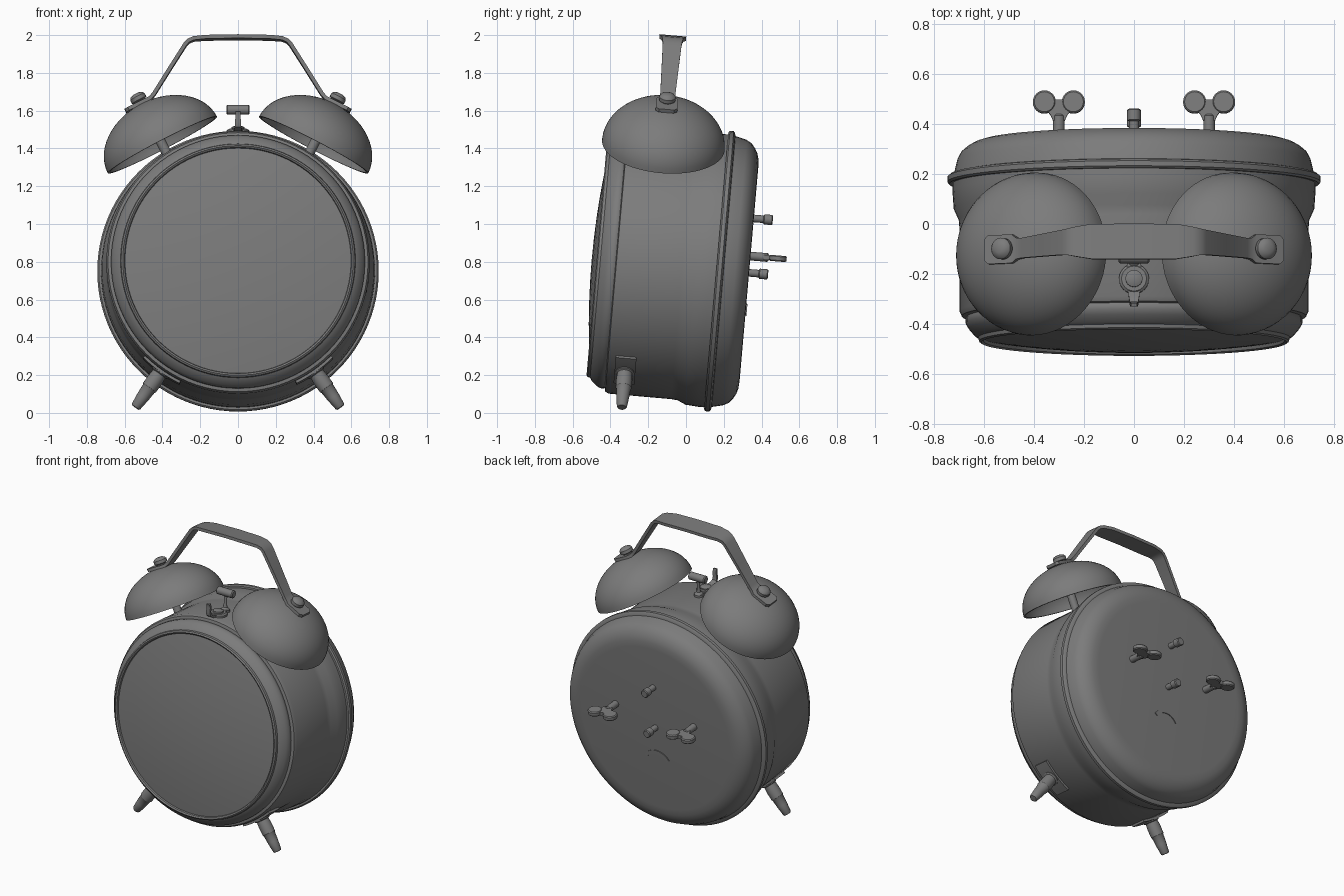
import bpy, bmesh, math
from mathutils import Vector, Matrix

cube = bpy.data.objects.get("Cube")
if cube:
    bpy.data.objects.remove(cube)

grey = bpy.data.materials.new("plain grey")
grey.use_nodes = True
GREY = (0.2, 0.2, 0.2, 1)
grey.diffuse_color = GREY
grey.node_tree.nodes["Principled BSDF"].inputs["Base Color"].default_value = GREY

# The whole clock leans back around the centre of its rear rim
LEAN = Matrix.Translation((0, 0.18, 0.75)) @ Matrix.Rotation(math.radians(-5), 4, 'X')
BACK = Vector((0, 1, 0))
UP = Vector((0, 0, 1))
BELL_Y = -0.357


def finish(name, bm, angle=35):
    bmesh.ops.remove_doubles(bm, verts=bm.verts, dist=1e-5)
    bmesh.ops.recalc_face_normals(bm, faces=bm.faces)
    mesh = bpy.data.meshes.new(name)
    bm.to_mesh(mesh)
    bm.free()
    mesh.materials.append(grey)
    ob = bpy.data.objects.new(name, mesh)
    bpy.context.collection.objects.link(ob)
    ob.matrix_world = LEAN
    bpy.ops.object.select_all(action='DESELECT')
    ob.select_set(True)
    bpy.context.view_layer.objects.active = ob
    bpy.ops.object.shade_smooth_by_angle(angle=math.radians(angle))
    return ob


def lathe(name, profile, origin=(0, 0, 0), axis=BACK, seg=24, closed=False):
    """Turn (radius, height) points around an axis."""
    bm = bmesh.new()
    turn = UP.rotation_difference(Vector(axis)).to_matrix()
    pts = profile + profile[:1] if closed else profile
    rings = []
    for r, h in pts:
        rings.append([bm.verts.new(Vector(origin) + turn @ Vector(
            (r * math.cos(math.tau * i / seg), r * math.sin(math.tau * i / seg), h)))
            for i in range(seg)])
    for a, b in zip(rings, rings[1:]):
        for i in range(seg):
            j = (i + 1) % seg
            bm.faces.new((a[i], a[j], b[j], b[i]))
    bmesh.ops.dissolve_degenerate(bm, dist=1e-6, edges=bm.edges)
    return finish(name, bm)


def rod(name, r, start, end, seg=16):
    start, end = Vector(start), Vector(end)
    length = (end - start).length
    b = min(0.006, r / 3)
    return lathe(name, [(0, 0), (r - b, 0), (r, b), (r, length - b), (r - b, length), (0, length)],
                 start, (end - start).normalized(), seg)


def ribbon(name, path, thick, place):
    """Sweep a flat bar along (a, b, width) points; place(a, b, w) gives 3D."""
    bm = bmesh.new()
    loops = []
    for i, (a, b, w) in enumerate(path):
        p, q = path[max(i - 1, 0)], path[min(i + 1, len(path) - 1)]
        n = Vector((p[1] - q[1], q[0] - p[0])).normalized() * thick / 2
        loops.append([bm.verts.new(place(a + s * n.x, b + s * n.y, t * w / 2))
                      for s, t in ((1, 1), (1, -1), (-1, -1), (-1, 1))])
    for u, v in zip(loops, loops[1:]):
        for i in range(4):
            j = (i + 1) % 4
            bm.faces.new((u[i], u[j], v[j], v[i]))
    bm.faces.new(loops[0])
    bm.faces.new(loops[-1])
    return finish(name, bm)


# Case, rear cover and rim
lathe("case", [(0.725, 0), (0.725, -0.05), (0.72, -0.12), (0.7, -0.165), (0.697, -0.2),
               (0.697, -0.53), (0.688, -0.55), (0.665, -0.555), (0.64, -0.555)], seg=96)
lathe("rear_cover", [(0.725, 0), (0.717, 0.03), (0.705, 0.08), (0.69, 0.107), (0.665, 0.128),
                     (0.64, 0.142), (0.61, 0.151), (0.57, 0.154), (0, 0.154)], seg=96)
lathe("rear_rim", [(0.715, -0.02), (0.737, -0.02), (0.745, -0.012), (0.745, 0.008),
                   (0.735, 0.016), (0.715, 0.02)], seg=96)

# Front bezel and domed glass
lathe("bezel", [(0.66, -0.54), (0.672, -0.56), (0.672, -0.58), (0.66, -0.6), (0.637, -0.627),
                (0.622, -0.636), (0.619, -0.65), (0.61, -0.656), (0.601, -0.65),
                (0.598, -0.638), (0.588, -0.636)], seg=96)
lathe("glass", [(0.6 * math.cos(a), -0.638 - 0.044 * math.sin(a) ** 2)
                for a in [math.pi / 2 * i / 8 for i in range(9)]], seg=96)

# Bells with their posts, cap nuts and the feet, on both sides
for side, label in ((1, "left"), (-1, "right")):
    n = Vector((0.46 * side, 0, 0.888)).normalized()
    centre = Vector((0.4 * side, BELL_Y, 0.64))
    arc = [math.pi / 2 * i / 14 for i in range(15)]
    outer = [(0.326 * math.cos(a), 0.245 * math.sin(a)) for a in arc]
    inner = [(0.312 * math.cos(a), 0.231 * math.sin(a)) for a in reversed(arc)]
    lathe(label + "_bell", outer + inner, centre, n, 64, closed=True)
    rod(label + "_bell_post", 0.026, centre - n * 0.16, centre + n * 0.24)
    lathe(label + "_cap_nut", [(0, 0.24), (0.03, 0.24), (0.03, 0.262), (0.043, 0.268), (0.043, 0.288),
                               (0.034, 0.3), (0.018, 0.306), (0, 0.307)], centre, n, 20)

    out = Vector((0.58 * side, 0, -0.815)).normalized()
    along = BACK.cross(out)
    root = Vector((0, -0.455, 0))
    lathe(label + "_foot", [(0, 0.68), (0.05, 0.68), (0.05, 0.715), (0.04, 0.72), (0.043, 0.76),
                            (0.042, 0.81), (0.038, 0.815), (0.034, 0.87), (0.027, 0.93),
                            (0.022, 0.937), (0, 0.938)], root, out, 24)
    # Curved mounting plate hugging the case
    ribbon(label + "_foot_plate",
           [(0.7 * math.sin(t / 30), 0.7 * math.cos(t / 30), 0.11) for t in range(-5, 6)], 0.022,
           lambda a, b, w: root + along * a + out * b + BACK * w)

# Carrying handle: flat bar, wider at the grip
half = [(-0.595, 0.82, 0.08), (-0.58, 0.828, 0.115), (-0.485, 0.875, 0.115), (-0.465, 0.887, 0.085),
        (-0.445, 0.91, 0.08), (-0.36, 1.046, 0.09), (-0.28, 1.172, 0.1), (-0.263, 1.191, 0.105),
        (-0.235, 1.203, 0.118), (-0.17, 1.209, 0.14)]
ribbon("handle", half + [(0, 1.212, 0.142)] + [(-a, b, w) for a, b, w in reversed(half)], 0.02,
       lambda a, b, w: Vector((a, BELL_Y + w, b)))

# Hammer and its curled lever on top of the case
rod("hammer_head", 0.026, (-0.062, -0.385, 0.824), (0.062, -0.385, 0.824), 20)
lathe("hammer_stem", [(0, 0), (0.032, 0), (0.03, 0.02), (0.014, 0.035), (0.01, 0.06), (0.01, 0.14)],
      (0, -0.385, 0.69), UP, 16)
lathe("hammer_base", [(0.06, -0.01), (0.06, 0.012), (0.05, 0.02), (0.034, 0.02), (0.034, 0.03),
                      (0.02, 0.036), (0, 0.037)], (0, -0.462, 0.695), UP, 24)
ribbon("hammer_arm", [(-0.37, 0.705, 0.05), (-0.46, 0.705, 0.06)], 0.016,
       lambda a, b, w: Vector((w, a, b)))
ribbon("hammer_lever", [(-0.5, 0.705, 0.05), (-0.54, 0.707, 0.04), (-0.562, 0.72, 0.034),
                        (-0.57, 0.745, 0.03), (-0.566, 0.775, 0.028), (-0.575, 0.8, 0.024)], 0.014,
       lambda a, b, w: Vector((w, a, b)))

# Setting pegs on the back
for z, label in ((0.294, "upper"), (0.005, "lower")):
    lathe(label + "_setting_peg", [(0.02, 0.14), (0.02, 0.205), (0.027, 0.21), (0.027, 0.25),
                                   (0.022, 0.255), (0, 0.255)], (0, 0, z), BACK, 16)

# Wing-shaped winding keys
for side, label in ((1, "left"), (-1, "right")):
    x, z = 0.3 * side, 0.094
    rod(label + "_key_shaft", 0.023, (x, 0.14, z), (x, 0.25, z))
    ribbon(label + "_key_web", [(0.225, z, 0.046), (0.25, z, 0.07), (0.285, z, 0.13), (0.31, z, 0.09)],
           0.026, lambda a, b, w: Vector((x + w, a, b)))
    for wing in (-1, 1):
        rod(label + "_key_wing", 0.046, (x + wing * 0.058, 0.3, z - 0.016),
            (x + wing * 0.058, 0.3, z + 0.016), 24)

# Arched slot mark on the back
ribbon("arched_slot", [(0.1 * math.sin(t / 5), -0.27 + 0.1 * math.cos(t / 5), 0.008)
                       for t in range(-5, 6)], 0.022,
       lambda a, b, w: Vector((a, 0.156 + w, b)))
